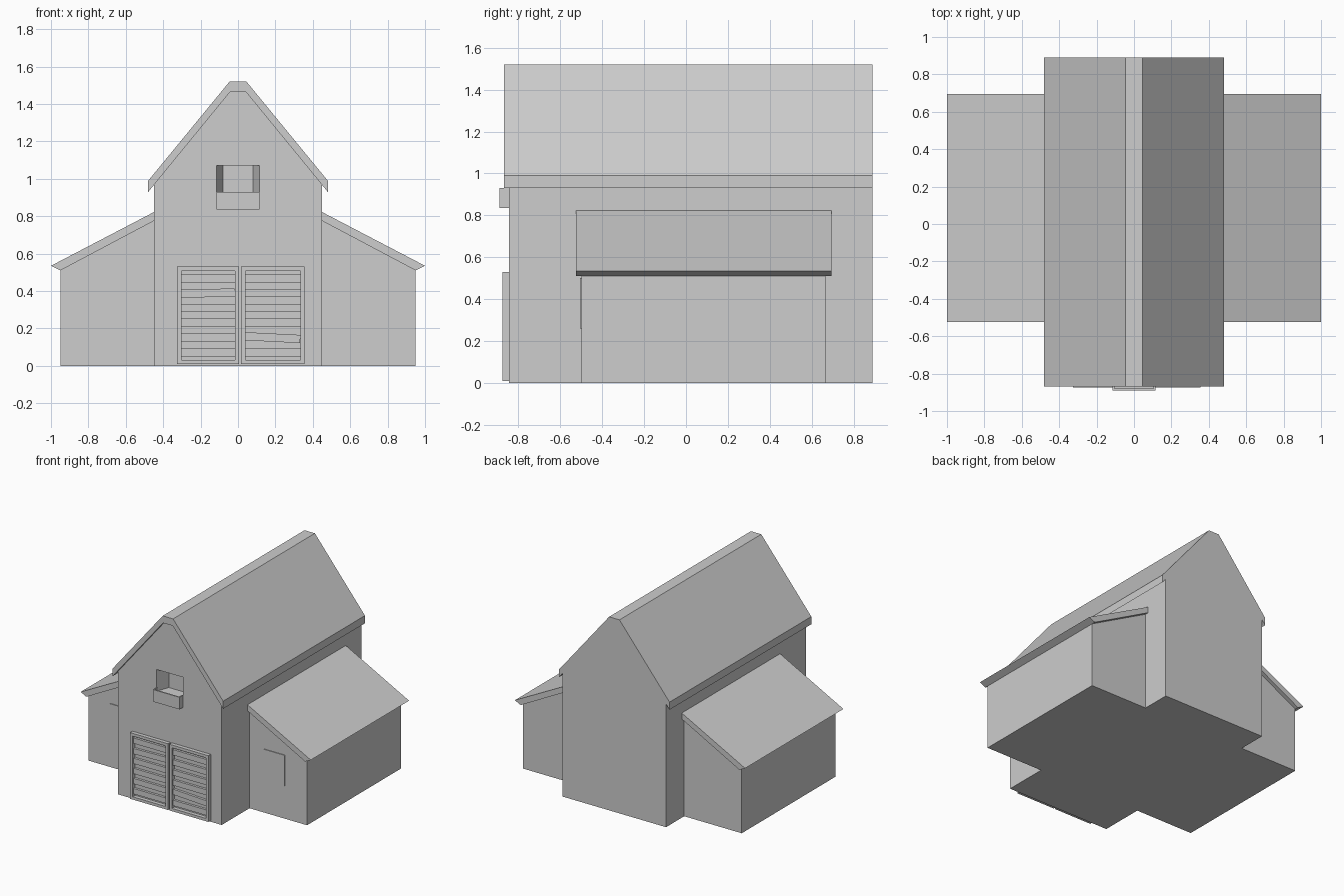
import bpy
import bmesh
from mathutils import Matrix, Vector

cube = bpy.data.objects.get("Cube")
if cube:
    bpy.data.objects.remove(cube, do_unlink=True)

grey = bpy.data.materials.new("plain grey")
grey.use_nodes = True
grey.diffuse_color = (0.61, 0.61, 0.61, 1)
grey.node_tree.nodes["Principled BSDF"].inputs["Base Color"].default_value = grey.diffuse_color


def finish(name, bm):
    bmesh.ops.recalc_face_normals(bm, faces=bm.faces)
    mesh = bpy.data.meshes.new(name)
    bm.to_mesh(mesh)
    bm.free()
    mesh.materials.append(grey)
    obj = bpy.data.objects.new(name, mesh)
    bpy.context.collection.objects.link(obj)
    return obj


def prism(name, profile, start, end, axis="Y"):
    """Extrude an (x, z) profile along y, or an (x, y) profile along z."""
    bm = bmesh.new()
    place = (lambda p: (p[0], start, p[1])) if axis == "Y" else (lambda p: (p[0], p[1], start))
    face = bm.faces.new([bm.verts.new(place(p)) for p in profile])
    out = bmesh.ops.extrude_face_region(bm, geom=[face])
    move = Vector((0, end - start, 0)) if axis == "Y" else Vector((0, 0, end - start))
    bmesh.ops.translate(bm, vec=move, verts=[v for v in out["geom"] if isinstance(v, bmesh.types.BMVert)])
    return finish(name, bm)


def add_box(bm, x0, x1, y0, y1, z0, z1, tilt=0):
    centre = Vector((x0 + x1, y0 + y1, z0 + z1)) / 2
    size = Matrix.Diagonal((x1 - x0, y1 - y0, z1 - z0, 1))
    bmesh.ops.create_cube(bm, size=1, matrix=Matrix.Translation(centre) @ Matrix.Rotation(tilt, 4, "Y") @ size)


def mirrored(half):
    return half + [(-x, z) for x, z in reversed(half)]


FRONT, BACK = -0.845, 0.89

# Main barn body with a splayed loft opening
body = prism("barn_body", mirrored([(0.45, 0), (0.45, 0.967), (0.042, 1.465)]), FRONT, BACK)
cutter = prism("loft_cutter", [(-0.125, FRONT - 0.03), (0.125, FRONT - 0.03), (0.115, FRONT),
                               (0.08, FRONT + 0.1), (-0.08, FRONT + 0.1), (-0.115, FRONT)], 0.9, 1.07, "Z")
cutter.hide_render = True
cut = body.modifiers.new("loft_opening", "BOOLEAN")
cut.operation, cut.solver, cut.object = "DIFFERENCE", "EXACT", cutter
bpy.context.view_layer.objects.active = body
bpy.ops.object.modifier_apply(modifier=cut.name)
bpy.data.objects.remove(cutter, do_unlink=True)

# Steep main roof with a flat ridge
roof = [(0.48, 0.93), (0.48, 0.99), (0.045, 1.52)]
prism("main_roof", mirrored(roof) + [(-0.042, 1.465), (0.042, 1.465)], -0.87, BACK)

# Lean-to sheds on both sides
for side, s in (("left", 1), ("right", -1)):
    walls = [(0.45, 0), (0.95, 0), (0.95, 0.51), (0.45, 0.775)]
    slab = [(0.45, 0.775), (0.95, 0.51), (1.0, 0.535), (0.45, 0.822)]
    prism(side + "_shed", [(s * x, z) for x, z in walls], -0.5, 0.665)
    prism(side + "_shed_roof", [(s * x, z) for x, z in slab], -0.525, 0.695)
    bm = bmesh.new()
    xs = sorted((s * 0.58, s * 0.76))
    add_box(bm, *xs, -0.506, -0.499, 0.26, 0.5)
    finish(side + "_shed_window", bm)

# Open tray below the loft opening
bm = bmesh.new()
add_box(bm, -0.115, 0.115, -0.89, FRONT, 0.835, 0.87)
add_box(bm, -0.115, 0.115, -0.89, -0.88, 0.87, 0.93)
for x in (-0.115, 0.105):
    add_box(bm, x, x + 0.01, -0.88, FRONT, 0.87, 0.93)
finish("loft_tray", bm)

# Double doors: a frame around horizontal slats, one of them crooked
for side, x0, x1, crooked, tilt in (("right", -0.325, 0.005, 4, -0.025), ("left", 0.017, 0.355, 1, 0.05)):
    bm = bmesh.new()
    for x in (x0, x1 - 0.022):
        add_box(bm, x, x + 0.022, -0.875, FRONT, 0.01, 0.53)
    for z in (0.01, 0.508):
        add_box(bm, x0 + 0.022, x1 - 0.022, -0.875, FRONT, z, z + 0.022)
    finish(side + "_door_frame", bm)
    bm = bmesh.new()
    pitch = 0.476 / 6
    for i in range(6):
        z = 0.032 + i * pitch
        add_box(bm, x0 + 0.022, x1 - 0.022, -0.864, FRONT, z + 0.018, z + pitch - 0.018,
                tilt if i == crooked else 0)
    finish(side + "_door_slats", bm)
